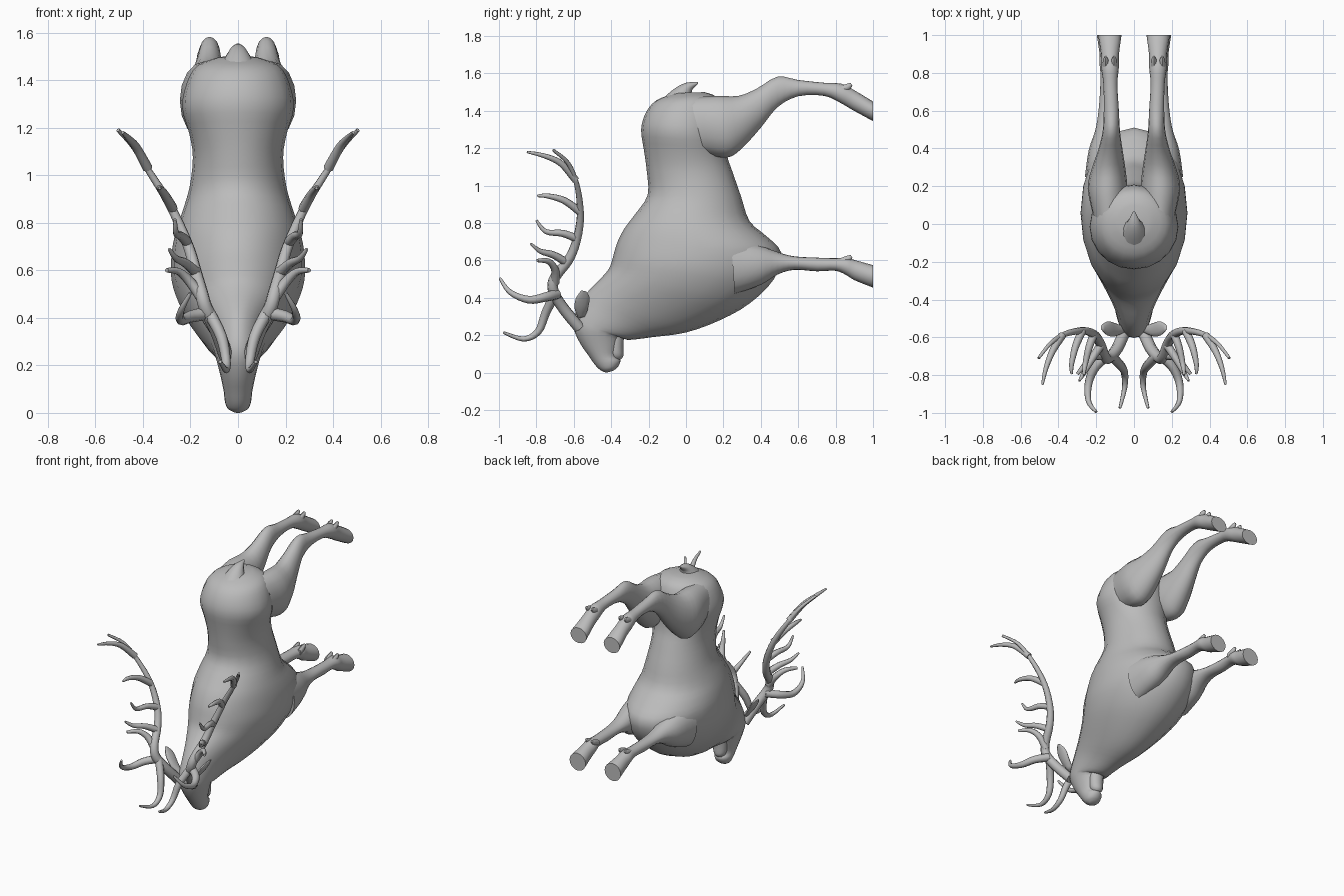
import bpy, bmesh, math
from mathutils import Vector

hide = bpy.data.materials.new("grey hide")
hide.diffuse_color = (0.5, 0.5, 0.5, 1)


def catmull(rows, steps):
    """Smoothly interpolate rows of numbers."""
    out = []
    for i in range(len(rows) - 1):
        a, b, c, d = (rows[max(0, min(len(rows) - 1, i + k))] for k in (-1, 0, 1, 2))
        for s in range(steps):
            t = s / steps
            out.append([0.5 * (2 * q + (r - p) * t + (2 * p - 5 * q + 4 * r - w) * t * t
                               + (3 * q - p - 3 * r + w) * t ** 3)
                        for p, q, r, w in zip(a, b, c, d)])
    return out + [list(rows[-1])]


def finish(obj, mirrored):
    obj.data.materials.clear()
    obj.data.materials.append(hide)
    if mirrored:
        obj.modifiers.new("Mirror", "MIRROR").use_clip = False
    bpy.ops.object.select_all(action="DESELECT")
    obj.select_set(True)
    bpy.context.view_layer.objects.active = obj
    bpy.ops.object.shade_smooth_by_angle(angle=math.radians(50))


def loft(name, rows, sides=20, steps=3, mirrored=False):
    """Each row: y, z of one edge, y, z of the opposite edge, centre x, half width."""
    bm = bmesh.new()
    rings = []
    for y0, z0, y1, z1, cx, hw in catmull(rows, steps):
        mid = Vector((cx, (y0 + y1) / 2, (z0 + z1) / 2))
        half = Vector((0, (y1 - y0) / 2, (z1 - z0) / 2))
        ring = []
        for k in range(sides):
            a = 2 * math.pi * k / sides
            ring.append(bm.verts.new(mid + half * math.cos(a) + Vector((hw * math.sin(a), 0, 0))))
        rings.append(ring)
    for p, q in zip(rings, rings[1:]):
        for k in range(sides):
            j = (k + 1) % sides
            bm.faces.new((p[k], p[j], q[j], q[k]))
    bm.faces.new(rings[0])
    bm.faces.new(rings[-1])
    bmesh.ops.recalc_face_normals(bm, faces=bm.faces)
    me = bpy.data.meshes.new(name)
    bm.to_mesh(me)
    bm.free()
    obj = bpy.data.objects.new(name, me)
    bpy.context.collection.objects.link(obj)
    finish(obj, mirrored)
    return obj


def branches(name, paths):
    """Tapered round branches, mirrored. Each path: points, start radius, end radius."""
    cu = bpy.data.curves.new(name, "CURVE")
    cu.dimensions = "3D"
    cu.bevel_depth = 1
    cu.bevel_resolution = 2
    cu.use_fill_caps = True
    for pts, r0, r1 in paths:
        pts = catmull(pts, 4)
        sp = cu.splines.new("POLY")
        sp.points.add(len(pts) - 1)
        for i, (p, c) in enumerate(zip(sp.points, pts)):
            t = i / (len(pts) - 1)
            p.co = (*c, 1)
            p.radius = r0 + (r1 - r0) * t ** 1.5
    obj = bpy.data.objects.new(name, cu)
    bpy.context.collection.objects.link(obj)
    bpy.ops.object.select_all(action="DESELECT")
    obj.select_set(True)
    bpy.context.view_layer.objects.active = obj
    bpy.ops.object.convert(target="MESH")
    finish(bpy.context.view_layer.objects.active, True)


# Trunk, neck and head in one run from rump to nose
loft("body", [
    (-0.06, 1.495, 0.10, 1.50, 0, 0.08),
    (-0.16, 1.455, 0.17, 1.47, 0, 0.17),
    (-0.215, 1.39, 0.205, 1.39, 0, 0.215),
    (-0.24, 1.30, 0.21, 1.27, 0, 0.235),
    (-0.225, 1.19, 0.22, 1.16, 0, 0.205),
    (-0.21, 1.08, 0.25, 1.07, 0, 0.19),
    (-0.205, 0.95, 0.295, 0.94, 0, 0.205),
    (-0.27, 0.85, 0.34, 0.81, 0, 0.24),
    (-0.33, 0.77, 0.43, 0.73, 0, 0.265),
    (-0.37, 0.69, 0.51, 0.64, 0, 0.28),
    (-0.39, 0.62, 0.47, 0.50, 0, 0.28),
    (-0.41, 0.56, 0.34, 0.37, 0, 0.25),
    (-0.45, 0.51, 0.18, 0.28, 0, 0.205),
    (-0.50, 0.46, 0.0, 0.215, 0, 0.155),
    (-0.55, 0.40, -0.18, 0.19, 0, 0.115),
    (-0.595, 0.31, -0.31, 0.175, 0, 0.095),
    (-0.60, 0.235, -0.345, 0.19, 0, 0.088),
    (-0.565, 0.155, -0.36, 0.14, 0, 0.072),
    (-0.52, 0.09, -0.37, 0.09, 0, 0.06),
    (-0.485, 0.04, -0.35, 0.065, 0, 0.056),
    (-0.455, 0.012, -0.365, 0.03, 0, 0.045),
    (-0.425, 0.0, -0.39, 0.01, 0, 0.02),
])

# Lower jaw and lip
loft("lower_jaw", [
    (-0.42, 0.20, -0.33, 0.21, 0, 0.05),
    (-0.42, 0.14, -0.335, 0.14, 0, 0.048),
    (-0.42, 0.10, -0.335, 0.09, 0, 0.042),
    (-0.40, 0.075, -0.35, 0.07, 0, 0.025),
], sides=12)

# Legs from thigh or shoulder to hoof
loft("hind_legs", [
    (0.02, 1.47, 0.10, 1.17, 0.13, 0.09),
    (0.16, 1.48, 0.22, 1.15, 0.14, 0.105),
    (0.28, 1.48, 0.30, 1.20, 0.135, 0.09),
    (0.38, 1.52, 0.40, 1.31, 0.125, 0.065),
    (0.49, 1.583, 0.49, 1.42, 0.12, 0.046),
    (0.60, 1.565, 0.60, 1.478, 0.12, 0.04),
    (0.74, 1.55, 0.74, 1.48, 0.125, 0.037),
    (0.83, 1.545, 0.83, 1.44, 0.127, 0.047),
    (0.90, 1.51, 0.89, 1.405, 0.127, 0.047),
    (1.0, 1.45, 1.0, 1.345, 0.128, 0.062),
], sides=16, mirrored=True)
loft("front_legs", [
    (0.24, 0.72, 0.26, 0.42, 0.165, 0.095),
    (0.38, 0.685, 0.40, 0.47, 0.155, 0.085),
    (0.49, 0.645, 0.49, 0.525, 0.145, 0.062),
    (0.58, 0.622, 0.58, 0.55, 0.142, 0.048),
    (0.70, 0.615, 0.70, 0.542, 0.14, 0.04),
    (0.80, 0.612, 0.80, 0.545, 0.138, 0.04),
    (0.86, 0.615, 0.86, 0.52, 0.136, 0.048),
    (0.91, 0.60, 0.90, 0.495, 0.136, 0.047),
    (1.0, 0.575, 1.0, 0.455, 0.135, 0.062),
], sides=16, mirrored=True)

# Dewclaws behind each fetlock
for name, z in (("hind_dewclaws", 1.52), ("front_dewclaws", 0.60)):
    for side, x in (("inner", 0.105), ("outer", 0.15)):
        loft(f"{side}_{name}", [
            (0.82, z + 0.01, 0.82, z - 0.03, x, 0.016),
            (0.86, z + 0.025, 0.87, z - 0.01, x, 0.015),
            (0.88, z + 0.03, 0.89, z + 0.015, x, 0.007),
        ], sides=8, mirrored=True)

# Short upturned tail
loft("tail", [
    (-0.12, 1.47, 0.03, 1.46, 0, 0.075),
    (-0.06, 1.52, 0.03, 1.49, 0, 0.05),
    (0.0, 1.55, 0.035, 1.515, 0, 0.03),
    (0.065, 1.555, 0.065, 1.545, 0, 0.006),
], sides=12)

# Leaf-shaped ears
loft("ears", [
    (-0.575, 0.29, -0.54, 0.30, 0.06, 0.02),
    (-0.595, 0.34, -0.525, 0.34, 0.10, 0.02),
    (-0.59, 0.395, -0.515, 0.40, 0.14, 0.016),
    (-0.56, 0.44, -0.535, 0.435, 0.17, 0.006),
], sides=12, mirrored=True)

# Antlers: main beam followed by its tines, lowest first
branches("antlers", [
    ([(0.05, -0.57, 0.24), (0.09, -0.66, 0.35), (0.135, -0.71, 0.44), (0.155, -0.70, 0.51),
      (0.18, -0.63, 0.60), (0.205, -0.59, 0.69), (0.25, -0.567, 0.80), (0.30, -0.567, 0.90),
      (0.37, -0.585, 1.01), (0.44, -0.63, 1.12), (0.505, -0.71, 1.19)], 0.032, 0.008),
    ([(0.12, -0.70, 0.42), (0.07, -0.75, 0.32), (0.05, -0.79, 0.22), (0.05, -0.87, 0.18),
      (0.075, -0.975, 0.215)], 0.026, 0.007),
    ([(0.13, -0.69, 0.42), (0.20, -0.75, 0.405), (0.24, -0.84, 0.39), (0.24, -0.94, 0.43),
      (0.20, -0.995, 0.505)], 0.028, 0.007),
    ([(0.15, -0.70, 0.48), (0.20, -0.70, 0.55), (0.25, -0.735, 0.595), (0.30, -0.795, 0.60)],
     0.024, 0.009),
    ([(0.175, -0.64, 0.59), (0.22, -0.71, 0.63), (0.26, -0.78, 0.65), (0.29, -0.83, 0.69)],
     0.023, 0.006),
    ([(0.215, -0.59, 0.72), (0.24, -0.66, 0.745), (0.26, -0.75, 0.755), (0.265, -0.80, 0.815)],
     0.022, 0.006),
    ([(0.275, -0.567, 0.86), (0.31, -0.65, 0.92), (0.33, -0.74, 0.945), (0.33, -0.795, 0.945)],
     0.022, 0.006),
    ([(0.38, -0.59, 1.03), (0.43, -0.67, 1.12), (0.465, -0.76, 1.16), (0.485, -0.85, 1.18)],
     0.021, 0.006),
])
